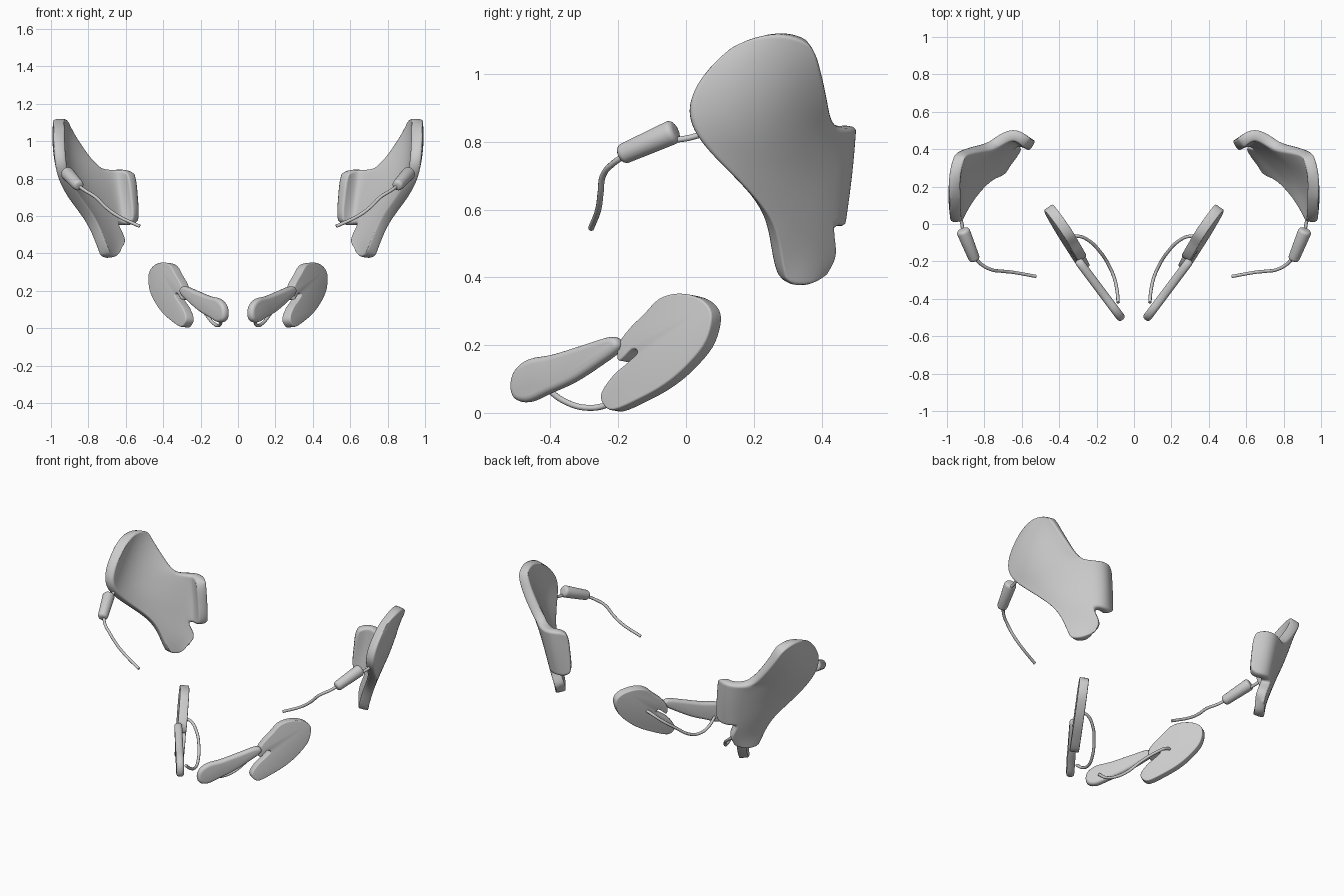
import bpy
import bmesh
from math import radians
from mathutils import Vector

cube = bpy.data.objects.get("Cube")
if cube:
    bpy.data.objects.remove(cube, do_unlink=True)

# One plain material for everything
grey = bpy.data.materials.new("plain grey")
grey.use_nodes = True
GREY = (0.6, 0.6, 0.6, 1)
grey.diffuse_color = GREY
grey.node_tree.nodes["Principled BSDF"].inputs["Base Color"].default_value = GREY


def add_object(name, data):
    """Link new data to the scene as a named grey object."""
    obj = bpy.data.objects.new(name, data)
    bpy.context.collection.objects.link(obj)
    data.materials.append(grey)
    return obj


def finish(obj, bm):
    """Write the bmesh, shade it smooth and return the object."""
    bmesh.ops.recalc_face_normals(bm, faces=bm.faces)
    bm.to_mesh(obj.data)
    bm.free()
    for polygon in obj.data.polygons:
        polygon.use_smooth = True
    return obj


def subdivide(obj, levels):
    modifier = obj.modifiers.new("Smooth surface", "SUBSURF")
    modifier.levels = modifier.render_levels = levels


def solidify(obj, thickness):
    modifier = obj.modifiers.new("Thickness", "SOLIDIFY")
    modifier.thickness = thickness
    modifier.offset = 0


def round_edges(obj, width):
    modifier = obj.modifiers.new("Rounded edges", "BEVEL")
    modifier.width = width
    modifier.segments = 4
    modifier.limit_method = "ANGLE"
    modifier.angle_limit = radians(50)


def mirror(obj):
    """Repeat the part on the other side of the model."""
    obj.modifiers.new("Other side", "MIRROR").use_clip = False


def smooth_loop(points, steps=4):
    """Closed Catmull-Rom loop through the given points."""
    pts = [Vector(p) for p in points]
    n = len(pts)
    loop = []
    for i in range(n):
        a, b, c, d = (pts[(i + k) % n] for k in (-1, 0, 1, 2))
        for s in range(steps):
            t = s / steps
            loop.append(0.5 * (2 * b + (c - a) * t + (2 * a - 5 * b + 4 * c - d) * t * t
                               + (3 * b - a - 3 * c + d) * t ** 3))
    return loop


def sheet(name, rows, thickness):
    """Curved plate from rows of points; short rows leave a step in the edge."""
    bm = bmesh.new()
    grid = [[bm.verts.new(p) for p in row] for row in rows]
    for upper, lower in zip(grid, grid[1:]):
        for c in range(min(len(upper), len(lower)) - 1):
            bm.faces.new((upper[c], upper[c + 1], lower[c + 1], lower[c]))
    obj = finish(add_object(name, bpy.data.meshes.new(name)), bm)
    subdivide(obj, 3)
    solidify(obj, thickness)
    subdivide(obj, 1)
    mirror(obj)


def flat_blade(name, outline, thickness, place):
    """Rounded flat part from a side outline; place gives x from y and z."""
    bm = bmesh.new()
    bm.faces.new([bm.verts.new((place(y, z), y, z)) for y, z in smooth_loop(outline)])
    obj = finish(add_object(name, bpy.data.meshes.new(name)), bm)
    solidify(obj, thickness)
    round_edges(obj, thickness * 0.42)
    mirror(obj)


def cord(name, points, radius=0.009):
    """Thin round cord through the given points."""
    curve = bpy.data.curves.new(name, "CURVE")
    curve.dimensions = "3D"
    curve.bevel_depth = radius
    curve.bevel_resolution = 3
    curve.use_fill_caps = True
    spline = curve.splines.new("BEZIER")
    spline.bezier_points.add(len(points) - 1)
    for knot, point in zip(spline.bezier_points, points):
        knot.co = point
        knot.handle_left_type = knot.handle_right_type = "AUTO"
    mirror(add_object(name, curve))


def capsule(name, start, end, start_radius, end_radius):
    """Tapered cylinder with rounded ends between two points."""
    start, end = Vector(start), Vector(end)
    axis = end - start
    bm = bmesh.new()
    bmesh.ops.create_cone(bm, cap_ends=True, segments=20, radius1=start_radius,
                          radius2=end_radius, depth=axis.length)
    bm.transform(axis.to_track_quat("Z", "Y").to_matrix().to_4x4())
    bmesh.ops.translate(bm, verts=bm.verts, vec=(start + end) / 2)
    obj = finish(add_object(name, bpy.data.meshes.new(name)), bm)
    round_edges(obj, 0.018)
    mirror(obj)


# Large curved side plates with a folded rear lip
sheet("side_plate", [
    [(.955, .14, 1.08), (.96, .22, 1.115), (.955, .29, 1.125), (.935, .37, 1.1)],
    [(.955, .05, 1), (.97, .16, 1.03), (.95, .28, 1.04), (.9, .39, 1.03)],
    [(.95, 0, .91), (.965, .13, .92), (.93, .28, .93), (.82, .41, .92)],
    [(.94, .02, .82), (.935, .17, .82), (.87, .31, .84), (.75, .42, .84),
     (.645, .5, .85), (.56, .42, .85)],
    [(.89, .13, .71), (.85, .24, .71), (.78, .34, .72), (.71, .42, .72),
     (.63, .485, .71), (.55, .42, .71)],
    [(.79, .245, .59), (.76, .3, .58), (.71, .37, .57), (.67, .41, .56),
     (.615, .455, .55), (.53, .41, .55)],
    [(.74, .265, .47), (.71, .31, .47), (.67, .37, .46), (.61, .44, .47)],
    [(.71, .28, .39), (.69, .32, .375), (.66, .36, .38), (.63, .39, .42)],
], 0.06)

# Capsules in front of the plates, with their cords
capsule("capsule", (.85, -.195, .76), (.917, -.03, .833), .03, .037)
cord("capsule_link", [(.915, -.04, .805), (.92, 0, .81), (.93, .04, .82)])
cord("front_cord", [(.85, -.18, .76), (.82, -.213, .738), (.76, -.245, .7),
                    (.71, -.252, .65), (.65, -.258, .605), (.525, -.28, .545)])

# Lower notched paddles
flat_blade("lower_paddle", [
    (-.01, .35), (.05, .338), (.085, .305), (.088, .26), (.065, .195), (.01, .13),
    (-.05, .08), (-.12, .04), (-.2, .006), (-.232, .025), (-.235, .06), (-.2, .11),
    (-.16, .145), (-.13, .175), (-.145, .185), (-.185, .15), (-.185, .2),
    (-.155, .245), (-.11, .29), (-.065, .335),
], 0.055, lambda y, z: 0.405 + 0.7 * y - 0.12 * (z - 0.2))

# Club-shaped arms reaching forward from the paddles
flat_blade("lower_club", [
    (-.512, .08), (-.5, .125), (-.46, .158), (-.39, .172), (-.3, .2), (-.22, .224),
    (-.193, .21), (-.2, .18), (-.26, .135), (-.33, .09), (-.4, .058), (-.46, .032), (-.5, .042),
], 0.046, lambda y, z: 0.295 + 0.75 * (y + 0.2))

# Cords looping behind, from club to paddle
cord("lower_cord", [(.085, -.42, .08), (.09, -.36, .035), (.105, -.29, .015),
                    (.135, -.22, .03), (.18, -.15, .085), (.24, -.09, .14),
                    (.3, -.065, .18), (.345, -.07, .19)])
